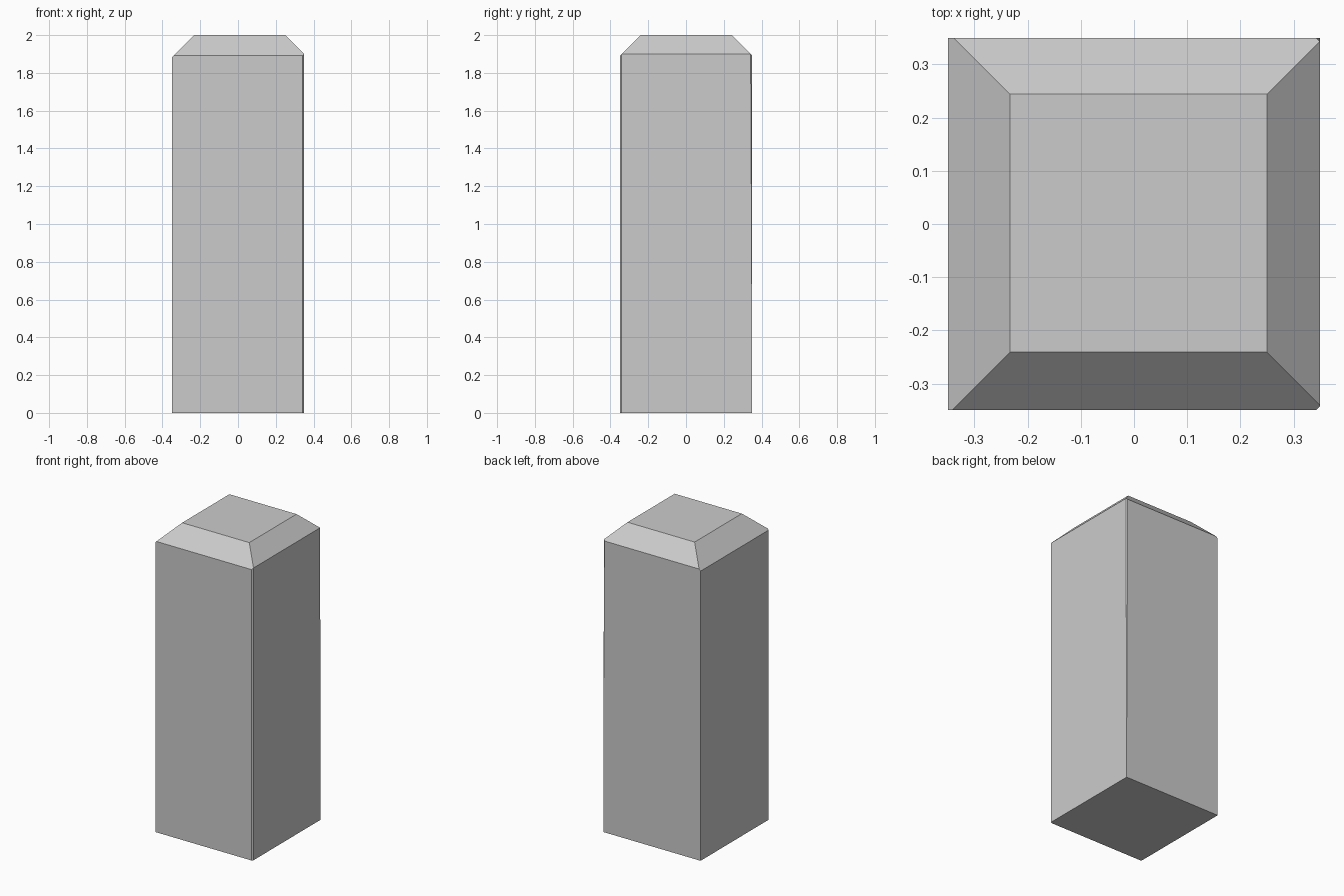
import bpy, bmesh
from mathutils import Matrix, Vector

if "Cube" in bpy.data.objects:
    bpy.data.objects.remove(bpy.data.objects["Cube"])

bm = bmesh.new()

# Square block standing on the ground
bmesh.ops.create_cube(bm, size=1, matrix=Matrix.Translation((0, 0, 1)) @ Matrix.Diagonal((0.70, 0.70, 2, 1)))


def slice_off(point, normal):
    """Cut away everything on the normal side and cap the cut."""
    geom = bm.verts[:] + bm.edges[:] + bm.faces[:]
    bmesh.ops.bisect_plane(bm, geom=geom, dist=1e-5, plane_co=Vector(point),
                           plane_no=Vector(normal).normalized(), clear_outer=True)
    bmesh.ops.holes_fill(bm, edges=[e for e in bm.edges if e.is_boundary], sides=0)


# Slightly irregular 45 degree bevels around the top
slice_off((-0.233, 0, 2), (-1, 0, 1))
slice_off((0.25, 0, 2), (1, 0, 1))
slice_off((0, -0.241, 2), (0, -1, 1))
slice_off((0, 0.244, 2), (0, 1, 1))

# Narrow worn edges on the right; the back one fades out near the base
slice_off((0.342, -0.35, 0), (1, -1, 0))
slice_off((0.35, 0.35, 0.3), (1, 1, 0.005))

bmesh.ops.recalc_face_normals(bm, faces=bm.faces[:])
mesh = bpy.data.meshes.new("pillar")
bm.to_mesh(mesh)
bm.free()
pillar = bpy.data.objects.new("pillar", mesh)
bpy.context.collection.objects.link(pillar)
